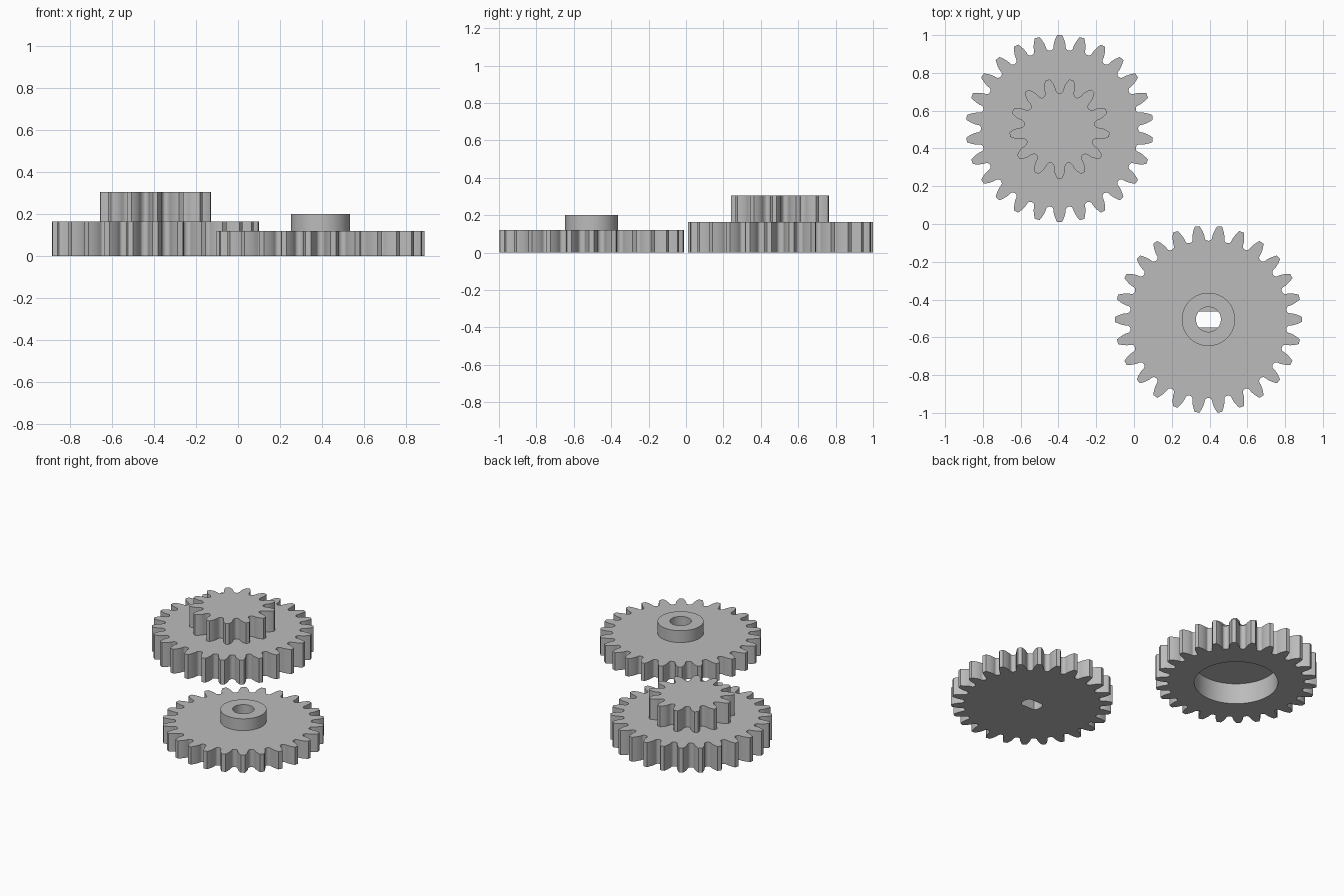
import bpy, bmesh, math
from math import pi, sin, cos, tan, acos, radians

MODULE = 0.0354          # tooth size shared by every gear
PRESSURE = radians(20)
LEFT_AXIS = (0.394, -0.505)
RIGHT_AXIS = (-0.394, 0.505)

cube = bpy.data.objects.get("Cube")
if cube:
    bpy.data.objects.remove(cube, do_unlink=True)

grey = bpy.data.materials.new("light grey")
grey.use_nodes = True
colour = (0.5, 0.5, 0.5, 1)
grey.diffuse_color = colour
grey.node_tree.nodes["Principled BSDF"].inputs["Base Color"].default_value = colour


def prism(name, outline, axis, z0, z1):
    """Extrude a closed outline upwards into a solid."""
    bm = bmesh.new()
    base = bm.faces.new([bm.verts.new((x, y, z0)) for x, y in outline])
    top = bmesh.ops.extrude_face_region(bm, geom=[base], use_keep_orig=True)
    verts = [v for v in top["geom"] if isinstance(v, bmesh.types.BMVert)]
    bmesh.ops.translate(bm, verts=verts, vec=(0, 0, z1 - z0))
    bmesh.ops.recalc_face_normals(bm, faces=bm.faces)
    mesh = bpy.data.meshes.new(name)
    bm.to_mesh(mesh)
    bm.free()
    obj = bpy.data.objects.new(name, mesh)
    obj.location = (*axis, 0)
    mesh.materials.append(grey)
    bpy.context.collection.objects.link(obj)
    return obj


def circle(radius, sides=96):
    return [(radius * cos(2 * pi * i / sides), radius * sin(2 * pi * i / sides))
            for i in range(sides)]


def gear_outline(teeth, start):
    """Involute teeth with rounded roots; a tooth is centred on the start angle."""
    pitch = MODULE * teeth / 2
    tip, root = pitch + MODULE, pitch - 1.25 * MODULE
    base = pitch * cos(PRESSURE)
    half_base = pi / (2 * teeth) + tan(PRESSURE) - PRESSURE
    gap = pi / teeth - half_base
    half = []                                # from gap centre up to the tip
    for i in range(6):                       # rounded root
        t = i / 6 * pi / 2
        half.append((pi / teeth - gap * sin(t), base - (base - root) * cos(t)))
    for i in range(7):                       # involute flank
        r = base + (tip - base) * i / 6
        a = acos(base / r)
        half.append((half_base - (tan(a) - a), r))
    tooth = [(-a, r) for a, r in half] + [(a, r) for a, r in half[:0:-1]]
    return [(r * cos(start + 2 * pi * k / teeth + a), r * sin(start + 2 * pi * k / teeth + a))
            for k in range(teeth) for a, r in tooth]


def cut(obj, cutter):
    """Subtract the cutter and discard it."""
    cutter.hide_render = True
    mod = obj.modifiers.new("cut", "BOOLEAN")
    mod.operation, mod.solver, mod.object = "DIFFERENCE", "EXACT", cutter
    bpy.context.view_layer.objects.active = obj
    bpy.ops.object.modifier_apply(modifier=mod.name)
    bpy.data.objects.remove(cutter, do_unlink=True)


# Compound gear: wide wheel hollowed from below, small pinion on top
wide_gear = prism("wide_gear", gear_outline(26, pi / 2), RIGHT_AXIS, 0, 0.165)
cut(wide_gear, prism("recess_cutter", circle(0.257), RIGHT_AXIS, -0.1, 0.14))
pinion = prism("pinion", gear_outline(13, -pi / 2), RIGHT_AXIS, 0.155, 0.305)

# Thin gear with a hub: round bore above, flat-sided bore below
thin_gear = prism("thin_gear", gear_outline(26, 0), LEFT_AXIS, 0, 0.12)
flat_bore = [(x, max(-0.044, min(0.044, y))) for x, y in circle(0.066, 64) if abs(y) < 0.046]
cut(thin_gear, prism("flat_bore_cutter", flat_bore, LEFT_AXIS, -0.1, 0.3))
hub = prism("hub", circle(0.141), LEFT_AXIS, 0.12, 0.2)
cut(hub, prism("round_bore_cutter", circle(0.066, 64), LEFT_AXIS, 0, 0.3))

# Smooth curved walls, crisp rims
for obj in (wide_gear, pinion, thin_gear, hub):
    bpy.ops.object.select_all(action="DESELECT")
    obj.select_set(True)
    bpy.context.view_layer.objects.active = obj
    bpy.ops.object.shade_smooth_by_angle(angle=radians(30))
